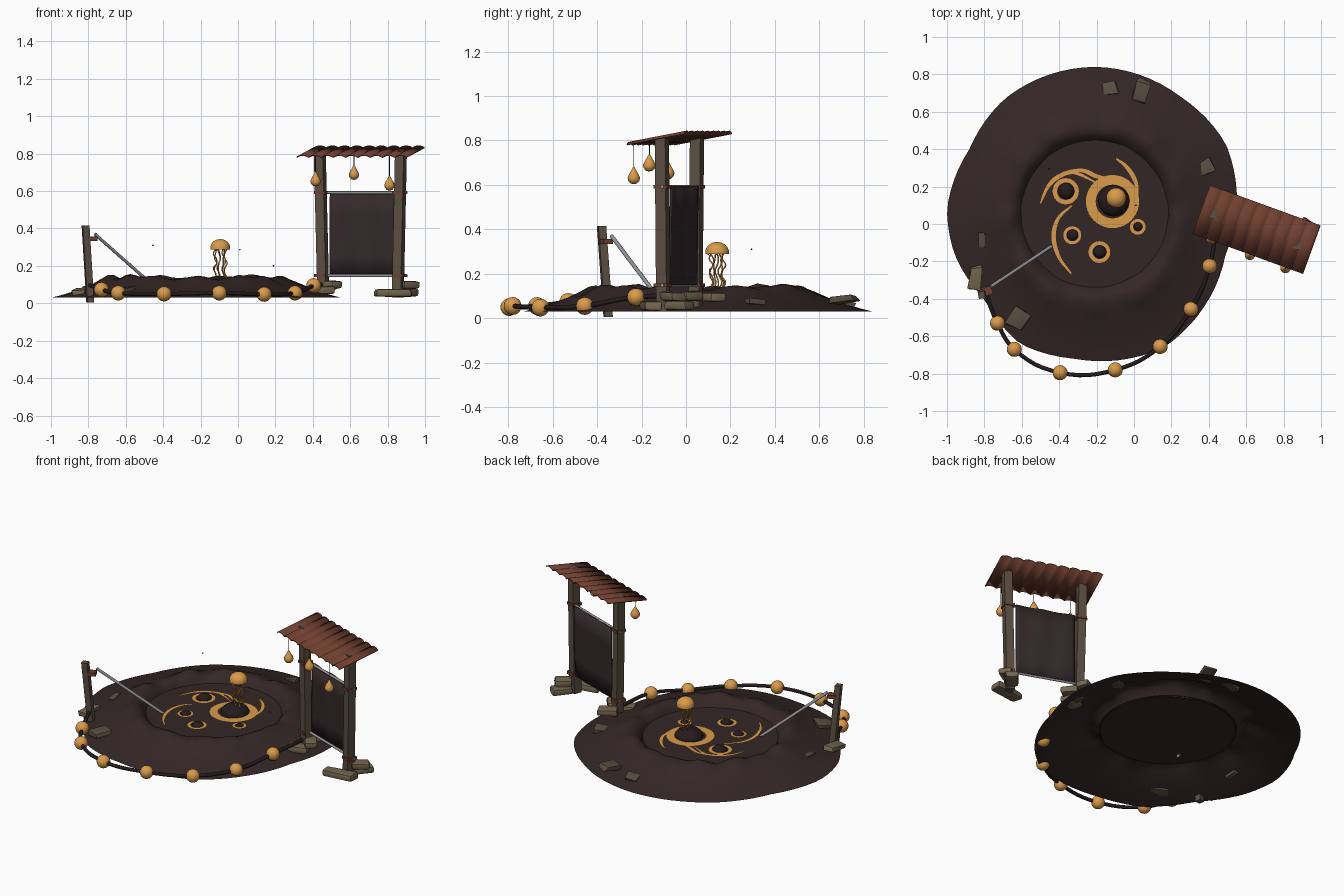
import bpy, bmesh, math, random
from mathutils import Vector, Matrix, noise

if "Cube" in bpy.data.objects:
    bpy.data.objects.remove(bpy.data.objects["Cube"])

random.seed(4)
TAU = math.tau


def material(name, r, g, b):
    m = bpy.data.materials.new(name)
    lin = [((c / 255 + 0.055) / 1.055) ** 2.4 for c in (r, g, b)]
    m.diffuse_color = (*lin, 1)
    m.use_nodes = True
    m.node_tree.nodes["Principled BSDF"].inputs["Base Color"].default_value = m.diffuse_color
    return m


EARTH = material("dark earth", 52, 38, 38)
BLACK = material("near black", 36, 27, 28)
GLOW = material("amber glow", 219, 156, 72)
WOOD = material("weathered wood", 90, 78, 66)
STONE = material("tan stone", 116, 102, 78)
RUST = material("rusty tin", 112, 63, 48)
METAL = material("grey metal", 150, 150, 155)
CLOTH = material("dark cloth", 52, 41, 43)


def finish(name, bm, mat, angle=35):
    bmesh.ops.recalc_face_normals(bm, faces=bm.faces)
    me = bpy.data.meshes.new(name)
    bm.to_mesh(me)
    bm.free()
    me.materials.append(mat)
    me.polygons.foreach_set("use_smooth", [True] * len(me.polygons))
    me.set_sharp_from_angle(angle=math.radians(angle))
    ob = bpy.data.objects.new(name, me)
    bpy.context.collection.objects.link(ob)
    return ob


def box(name, loc, size, mat, rot=(0, 0, 0), bevel=0.0, jitter=0.0):
    bm = bmesh.new()
    bmesh.ops.create_cube(bm, size=1)
    for v in bm.verts:
        v.co = Vector([c * s * (1 + random.uniform(-jitter, jitter)) for c, s in zip(v.co, size)])
    if bevel:
        bmesh.ops.bevel(bm, geom=bm.edges[:], offset=bevel, segments=2, affect='EDGES', profile=0.6)
    ob = finish(name, bm, mat)
    ob.location, ob.rotation_euler = loc, rot
    return ob


def beam(name, p, q, w, mat, turn=0.0):
    """Square post from p to q, its section turned about z."""
    p, q = Vector(p), Vector(q)
    bm = bmesh.new()
    bmesh.ops.create_cube(bm, size=1)
    for v in bm.verts:
        end = q if v.co.z > 0 else p
        flat = Matrix.Rotation(turn, 3, 'Z') @ Vector((v.co.x * w, v.co.y * w, 0))
        v.co = end + flat
    return finish(name, bm, mat)


def tube(name, pts, r, mat, smooth=False, sides=2):
    cu = bpy.data.curves.new(name, 'CURVE')
    cu.dimensions, cu.bevel_depth, cu.bevel_resolution, cu.use_fill_caps = '3D', r, sides, True
    sp = cu.splines.new('BEZIER')
    sp.bezier_points.add(len(pts) - 1)
    sp.resolution_u = 6 if smooth else 1
    for b, p in zip(sp.bezier_points, pts):
        b.co = p
        b.handle_left_type = b.handle_right_type = 'AUTO' if smooth else 'VECTOR'
    cu.materials.append(mat)
    ob = bpy.data.objects.new(name, cu)
    bpy.context.collection.objects.link(ob)
    return ob


def lathe(name, profile, loc, mat, n=20):
    bm = bmesh.new()
    vs = [bm.verts.new((r, 0, z)) for r, z in profile]
    es = [bm.edges.new(e) for e in zip(vs, vs[1:])]
    bmesh.ops.spin(bm, geom=vs + es, axis=(0, 0, 1), cent=(0, 0, 0), steps=n, angle=TAU)
    bmesh.ops.remove_doubles(bm, verts=bm.verts, dist=1e-5)
    ob = finish(name, bm, mat, 50)
    ob.location = loc
    return ob


# crater ground: pool rim swept outward to an uneven outline
C = Vector((-0.21, 0.055))
POOL_R, POOL_Z = 0.39, 0.09
outline = [(.55, .16), (.49, .43), (.25, .68), (-.2, .84), (-.45, .8), (-.69, .67), (-.88, .4), (-1, .08),
           (-.96, -.16), (-.8, -.4), (-.61, -.64), (-.32, -.72), (.16, -.66), (.37, -.45), (.49, -.16)]
polar = sorted((math.atan2(y - C.y, x - C.x) % TAU, math.hypot(x - C.x, y - C.y)) for x, y in outline)
polar = [(polar[-1][0] - TAU, polar[-1][1])] + polar + [(polar[0][0] + TAU, polar[0][1])]


def edge_radius(a):
    for (a0, r0), (a1, r1) in zip(polar, polar[1:]):
        if a0 <= a <= a1:
            return r0 + (r1 - r0) * (a - a0) / (a1 - a0)


profile = [(0, .085), (.04, .108), (.1, .132), (.17, .142), (.25, .138), (.35, .119),
           (.5, .092), (.68, .066), (.85, .045), (1, .03)]
N = 80
bm = bmesh.new()
rings = []
for t, z in profile:
    ring = []
    for i in range(N):
        a = TAU * i / N
        r = POOL_R + (edge_radius(a) - POOL_R) * t
        bump = noise.noise(Vector((math.cos(a) * 4, math.sin(a) * 4, t * 2)))
        z2 = z + bump * 0.035 * math.sin(math.pi * min(1, t * 2.2 + .05)) if t < .4 else z
        ring.append(bm.verts.new((C.x + r * math.cos(a), C.y + r * math.sin(a), z2)))
    rings.append(ring)
for ra, rb in zip(rings, rings[1:]):
    for i in range(N):
        j = (i + 1) % N
        bm.faces.new((ra[i], ra[j], rb[j], rb[i]))
finish("crater_ground", bm, EARTH, 60)

# pool surface
bm = bmesh.new()
bmesh.ops.create_circle(bm, cap_ends=True, segments=64, radius=POOL_R + .01)
finish("pool_surface", bm, EARTH).location = (C.x, C.y, POOL_Z)

# glowing rings around dark bubbles
for x, y, ro, ri in [(-.115, .12, .142, .09), (-.365, .175, .07, .046), (-.33, -.06, .048, .032),
                     (-.185, -.15, .058, .037), (.02, -.015, .042, .025)]:
    lathe("glow_ring", [(ri, 0), (ro, 0)], (x, y, POOL_Z + .004), GLOW, 40)
    dome = [(ri * .93 * math.cos(k * TAU / 32), ri * .6 * math.sin(k * TAU / 32)) for k in range(9)]
    lathe("bubble", dome, (x + ri * .08, y + ri * .05, POOL_Z + .002), BLACK, 28)

# tapered glowing swirls
swirls = [[(-.5, .11), (-.46, .2), (-.4, .255), (-.32, .275), (-.2, .22)],
          [(-.35, .285), (-.27, .285), (-.2, .255), (-.12, .24)],
          [(-.095, .35), (-.035, .3), (.01, .22), (.02, .1)],
          [(-.33, .1), (-.405, .03), (-.43, -.07), (-.4, -.18), (-.335, -.265)]]
for pts in swirls:
    bm = bmesh.new()
    left, right = [], []
    P = [Vector(p) for p in [pts[0]] + pts + [pts[-1]]]
    n = (len(pts) - 1) * 6
    for i in range(n + 1):
        k, u = min(i // 6, len(pts) - 2), i / 6 - min(i // 6, len(pts) - 2)
        a, b, c, d = P[k:k + 4]
        p = .5 * (2 * b + (c - a) * u + (2 * a - 5 * b + 4 * c - d) * u * u + (3 * b - a - 3 * c + d) * u ** 3)
        side = (c - b).orthogonal().normalized() * (.003 + .009 * math.sin(math.pi * i / n))
        left.append(bm.verts.new((*(p + side), POOL_Z + .006)))
        right.append(bm.verts.new((*(p - side), POOL_Z + .006)))
    for i in range(n):
        bm.faces.new((left[i], left[i + 1], right[i + 1], right[i]))
    finish("glow_swirl", bm, GLOW)

# floating bell creature with wavy tentacles, and drifting specks
JX, JY = -.095, .14
bell = [(0, 0), (.053, 0)] + [(.053 * math.cos(k * TAU / 32), .01 + .045 * math.sin(k * TAU / 32)) for k in range(9)]
lathe("floating_bell", bell, (JX, JY, .288), GLOW, 24)
for i in range(7):
    a = TAU * i / 7
    pts = []
    for k in range(7):
        r, b = .029 + .009 * math.cos(k * 2.1 + i), a + .25 * math.sin(k * 1.5 + i)
        pts.append((JX + r * math.cos(b), JY + r * math.sin(b), .292 - k * .026))
    tube("tentacle", pts, .0035, GLOW, True, 1)
for loc in [(-.455, .295, .31), (.01, .1, .287), (.19, .05, .2)]:
    lathe("drifting_speck", [(0, -.005), (.005, 0), (0, .005)], loc, BLACK, 6)

# leaning post with clamp and brace rod
beam("leaning_post", (-.79, -.35, .005), (-.815, -.38, .415), .036, WOOD, .2)
box("post_clamp", (-.785, -.36, .345), (.055, .045, .022), RUST, (0, 0, .4))
tube("brace_rod", [(-.765, -.335, .37), (-.42, -.105, .065)], .009, METAL)

# cable with round lamps
bulbs = [(-.73, -.53, .073), (-.64, -.67, .055), (-.395, -.795, .05), (-.1, -.78, .055),
         (.14, -.655, .048), (.305, -.455, .055), (.405, -.225, .095)]
tube("lamp_cable", [(-.8, -.35, .1)] + bulbs + [(.44, .02, .1)], .011, BLACK, True)
for b in bulbs:
    ball = [(.04 * math.sin(k * math.pi / 10), -.04 * math.cos(k * math.pi / 10)) for k in range(11)]
    lathe("round_lamp", ball, b, GLOW)

# gate frame, placed in its own turned axes
TURN = math.radians(-20)
GATE = Matrix.Translation((.655, -.03, 0)) @ Matrix.Rotation(TURN, 4, 'Z')


def g(x, y, z):
    return GATE @ Vector((x, y, z))


beam("gate_post", g(-.212, 0, .05), g(-.232, 0, .815), .05, WOOD, TURN)
beam("gate_post", g(.212, 0, .03), g(.23, 0, .815), .05, WOOD, TURN)
for z in (.148, .592):
    tube("cross_rod", [g(-.26, .012, z), g(.26, .012, z)], .008, METAL)
    for s in (-1, 1):
        box("rod_clamp", g(s * .222, 0, z), (.062, .064, .017), RUST, (0, 0, TURN))

# hanging cloth, faintly rippled
bm = bmesh.new()
bmesh.ops.create_grid(bm, x_segments=16, y_segments=4, size=.5)
for v in bm.verts:
    x, z = v.co.x, v.co.y
    v.co = g(x * .365, .025 + .004 * math.sin(x * 14 + z * 2), .372 + z * .445)
finish("hanging_cloth", bm, CLOTH).modifiers.new("thickness", 'SOLIDIFY').thickness = .008

# corrugated tin roof
bm = bmesh.new()
bmesh.ops.create_grid(bm, x_segments=72, y_segments=1, size=.5)
for v in bm.verts:
    x, y = v.co.x, v.co.y
    rib = .011 * abs(math.sin((x + .5) * math.pi * 9)) ** .7
    v.co = g(x * .63, y * .275, .808 + y * .05 + rib)
finish("tin_roof", bm, RUST).modifiers.new("thickness", 'SOLIDIFY').thickness = .006

# teardrop lanterns on strings
drop = [(0, -.035), (.014, -.032), (.025, -.02), (.028, -.006), (.022, .009), (.012, .025), (.006, .038), (0, .045)]
for x, y, z in [(.415, -.08, .66), (.62, -.165, .695), (.81, -.235, .638)]:
    lathe("teardrop_lantern", drop, (x, y, z), GLOW, 16)
    tube("lantern_string", [(x, y, z + .04), (x, y, .79)], .0025, BLACK, False, 1)

# rounded footing stones
for x, y, z, l, turn in [(.83, -.16, .055, .2, .15), (.91, -.06, .098, .1, .6), (.9, -.03, .058, .12, .9),
                         (.47, .12, .095, .12, .5), (.5, .02, .1, .1, -.9), (.45, -.03, .07, .12, .3)]:
    box("footing_stone", (x, y, z), (l, .075, .042), STONE, (0, 0, turn), .015, .1)

# scattered slabs
for x, y, z, sx, sy, tx, turn in [(-.13, .72, .06, .08, .07, -.2, .1), (.04, .71, .085, .07, .11, .15, -.35),
                                  (-.85, -.29, .065, .06, .12, .1, -.1), (-.81, -.08, .075, .035, .085, .1, 0),
                                  (-.62, -.51, .068, .09, .1, .15, -.6), (.38, .3, .07, .08, .07, -.1, .5)]:
    box("scattered_slab", (x, y, z), (sx, sy, .025), STONE if x < -.84 else WOOD, (tx, -.1, turn), .003, .25)
